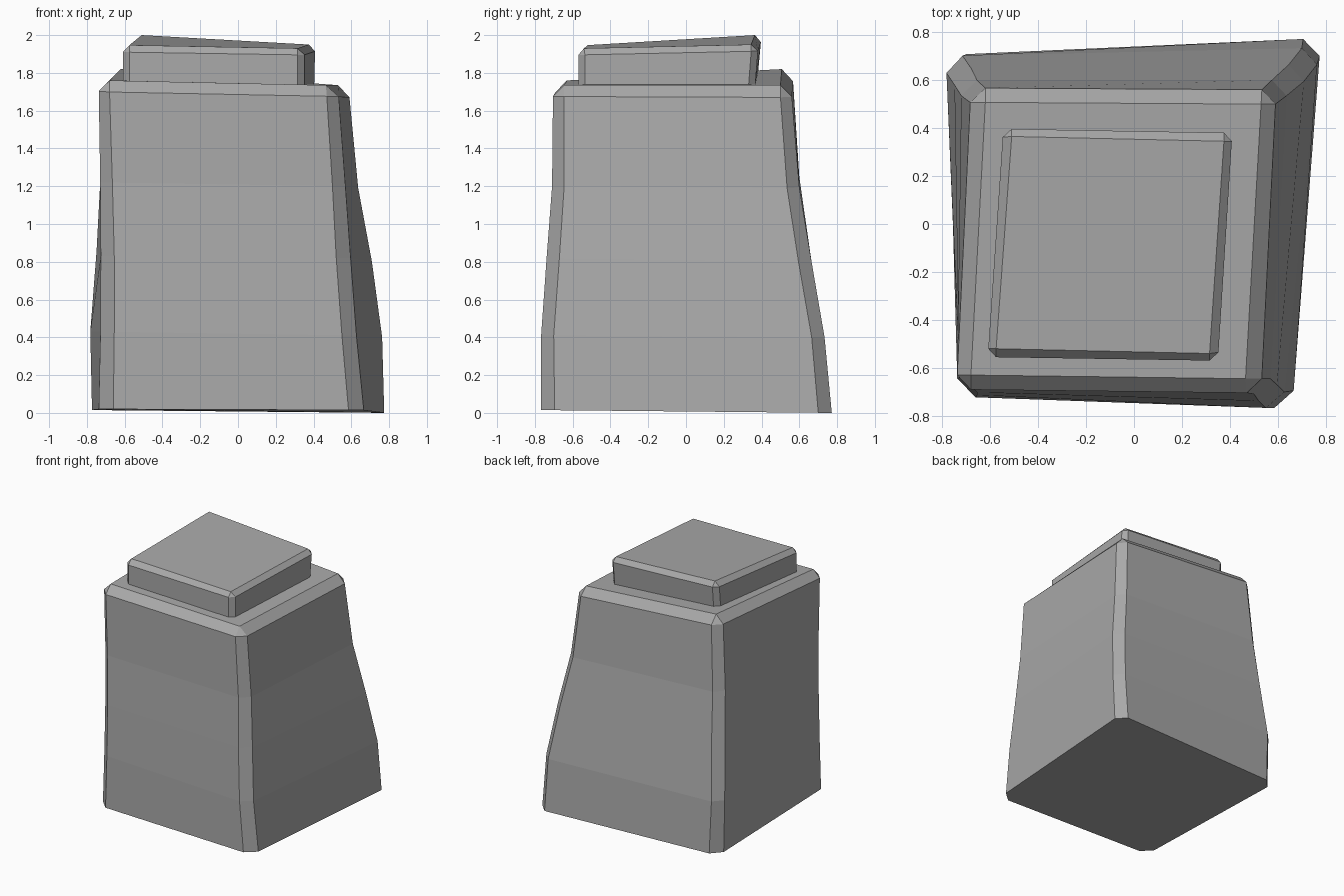
import bpy
import bmesh
from mathutils import Vector

cube = bpy.data.objects.get("Cube")
if cube:
    bpy.data.objects.remove(cube, do_unlink=True)

stone = bpy.data.materials.new("stone grey")
stone.use_nodes = True
colour = (0.4, 0.4, 0.4, 1)
stone.diffuse_color = colour
stone.node_tree.nodes["Principled BSDF"].inputs["Base Color"].default_value = colour


def chamfered_ring(bm, corners, cut):
    """Eight vertices: every corner is cut off along its two edges."""
    pts = [Vector(c) for c in corners]
    ring = []
    for i, p in enumerate(pts):
        for q in (pts[i - 1], pts[(i + 1) % 4]):
            ring.append(bm.verts.new(p + (q - p).normalized() * cut))
    return ring


def block(name, levels, top, cuts):
    """Loft chamfered rings upward and close with a bevelled top face."""
    bm = bmesh.new()
    rings = [chamfered_ring(bm, lv, c) for lv, c in zip(levels, cuts)]
    bm.faces.new(rings[0][::-1])
    for low, high in zip(rings, rings[1:]):
        for i in range(8):
            j = (i + 1) % 8
            bm.faces.new((low[i], low[j], high[j], high[i]))
    # Top bevel: a triangle at each corner, a strip along each side
    ring = rings[-1]
    lid = [bm.verts.new(p) for p in top]
    for i in range(4):
        j = (i + 1) % 4
        bm.faces.new((ring[2 * i], ring[2 * i + 1], lid[i]))
        bm.faces.new((ring[2 * i + 1], ring[2 * j], lid[j], lid[i]))
    bm.faces.new(lid)
    bmesh.ops.recalc_face_normals(bm, faces=bm.faces)
    mesh = bpy.data.meshes.new(name)
    bm.to_mesh(mesh)
    bm.free()
    mesh.materials.append(stone)
    obj = bpy.data.objects.new(name, mesh)
    bpy.context.collection.objects.link(obj)
    return obj


# Corner order: front at -x, front at +x, back at +x, back at -x
# Leaning pillar body, flaring toward the foot
body_levels = [
    [(-.735, -.72, .02), (.66, -.77, .015), (.78, .775, 0), (-.775, .705, .015)],
    [(-.725, -.71, .43), (.62, -.77, .41), (.77, .735, .40), (-.785, .70, .43)],
    [(-.725, -.70, .83), (.59, -.74, .82), (.715, .665, .80), (-.75, .65, .86)],
    [(-.73, -.69, 1.22), (.565, -.71, 1.2), (.64, .60, 1.19), (-.72, .60, 1.25)],
    [(-.74, -.69, 1.70), (.53, -.705, 1.675), (.593, .56, 1.67), (-.68, .567, 1.76)],
]
body_top = [(-.68, -.63, 1.76), (.465, -.645, 1.735), (.53, .50, 1.735), (-.62, .507, 1.82)]
block("pillar_body", body_levels, body_top, [.075, .07, .07, .065, .06])

# Tilted cap slab
cap_levels = [
    [(-.61, -.555, 1.73), (.35, -.57, 1.715), (.405, .365, 1.72), (-.545, .38, 1.78)],
    [(-.61, -.555, 1.91), (.35, -.57, 1.895), (.41, .38, 1.915), (-.545, .397, 1.965)],
]
cap_top = [(-.575, -.52, 1.947), (.315, -.54, 1.93), (.375, .345, 1.95), (-.51, .365, 2.0)]
block("pillar_cap", cap_levels, cap_top, [.035, .035])
